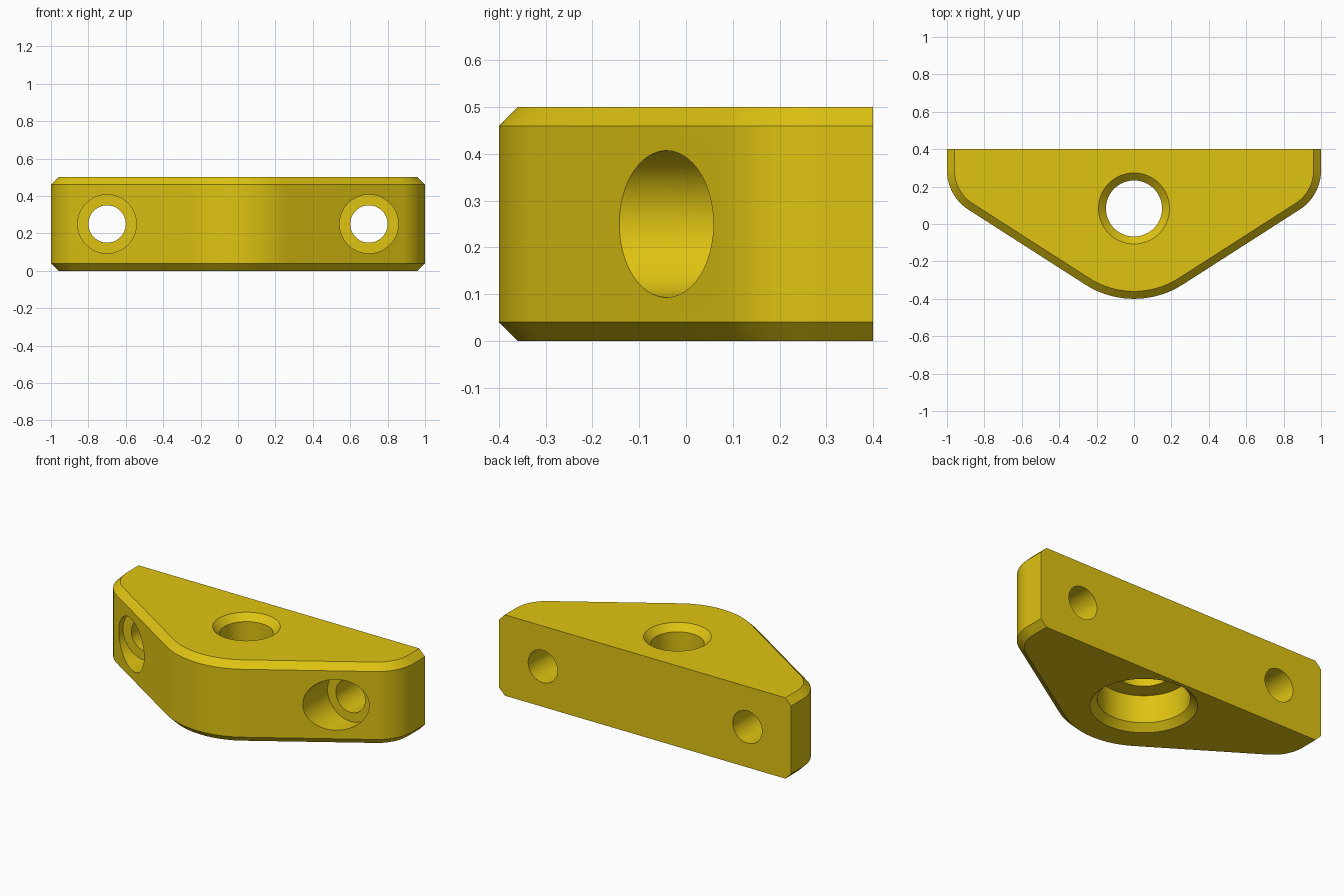
import bpy, bmesh, math
from mathutils import Matrix

if "Cube" in bpy.data.objects:
    bpy.data.objects.remove(bpy.data.objects["Cube"])

yellow = bpy.data.materials.new("yellow")
yellow.diffuse_color = (0.74, 0.55, 0.006, 1)
yellow.use_nodes = True
yellow.node_tree.nodes["Principled BSDF"].inputs["Base Color"].default_value = yellow.diffuse_color

HOLE_Y = 0.083       # centre of the main bore and of the nose arc
SLOPE = 57.4         # direction of the slanted side normals, degrees


def make_object(name, bm):
    bmesh.ops.recalc_face_normals(bm, faces=bm.faces)
    mesh = bpy.data.meshes.new(name)
    bm.to_mesh(mesh)
    bm.free()
    mesh.materials.append(yellow)
    obj = bpy.data.objects.new(name, mesh)
    bpy.context.collection.objects.link(obj)
    return obj


def arc(cx, cy, r, a0, a1, n):
    angles = [math.radians(a0 + (a1 - a0) * i / n) for i in range(n + 1)]
    return [(cx + r * math.cos(a), cy + r * math.sin(a)) for a in angles]


def outline(d):
    """Bracket outline moved inward by d, except along the flat back."""
    right = [(1 - d, 0.4)] + arc(0.75, 0.287, 0.25 - d, 0, -SLOPE, 16)
    nose = arc(0, HOLE_Y, 0.483 - d, -SLOPE, SLOPE - 180, 24)
    left = [(-x, y) for x, y in reversed(right)]
    return right + nose + left


def loft(name, rings):
    """Skin closed rings of equal length and cap both ends."""
    bm = bmesh.new()
    loops = [[bm.verts.new(p) for p in ring] for ring in rings]
    n = len(loops[0])
    for a, b in zip(loops, loops[1:]):
        for i in range(n):
            j = (i + 1) % n
            bm.faces.new((a[i], a[j], b[j], b[i]))
    bm.faces.new(loops[0])
    bm.faces.new(loops[-1])
    return make_object(name, bm)


def turned_cutter(name, profile, matrix, sides=64):
    """Turned cutter from (radius, height) pairs."""
    rings = []
    for r, z in profile:
        rings.append([(x, y, z) for x, y in arc(0, 0, r, 0, 360, sides)[:-1]])
    obj = loft(name, rings)
    obj.data.transform(matrix)
    obj.hide_render = True
    return obj


# Body with chamfered top and bottom rims
levels = [(0.04, 0), (0, 0.04), (0, 0.46), (0.04, 0.5)]
body = loft("bracket_body", [[(x, y, z) for x, y in outline(d)] for d, z in levels])

# Main bore: chamfered at both ends, wide recess underneath
cutters = [turned_cutter(
    "main_bore_cutter",
    [(0.305, -0.01), (0.255, 0.04), (0.255, 0.21), (0.15, 0.21), (0.15, 0.46), (0.2, 0.51)],
    Matrix.Translation((0, HOLE_Y, 0)))]

# Bolt holes, counterbored from the front
for side in (-1, 1):
    cutters.append(turned_cutter(
        "bolt_hole_cutter",
        [(0.157, -0.6), (0.157, 0.1), (0.1, 0.1), (0.1, 0.5)],
        Matrix.Translation((side * 0.7, 0, 0.25)) @ Matrix.Rotation(-math.pi / 2, 4, 'X')))

bpy.context.view_layer.objects.active = body
body.select_set(True)
for cutter in cutters:
    mod = body.modifiers.new("cut", 'BOOLEAN')
    mod.operation = 'DIFFERENCE'
    mod.solver = 'EXACT'
    mod.object = cutter
    bpy.ops.object.modifier_apply(modifier=mod.name)
for cutter in cutters:
    bpy.data.objects.remove(cutter)

bpy.ops.object.shade_smooth_by_angle(angle=math.radians(30))
